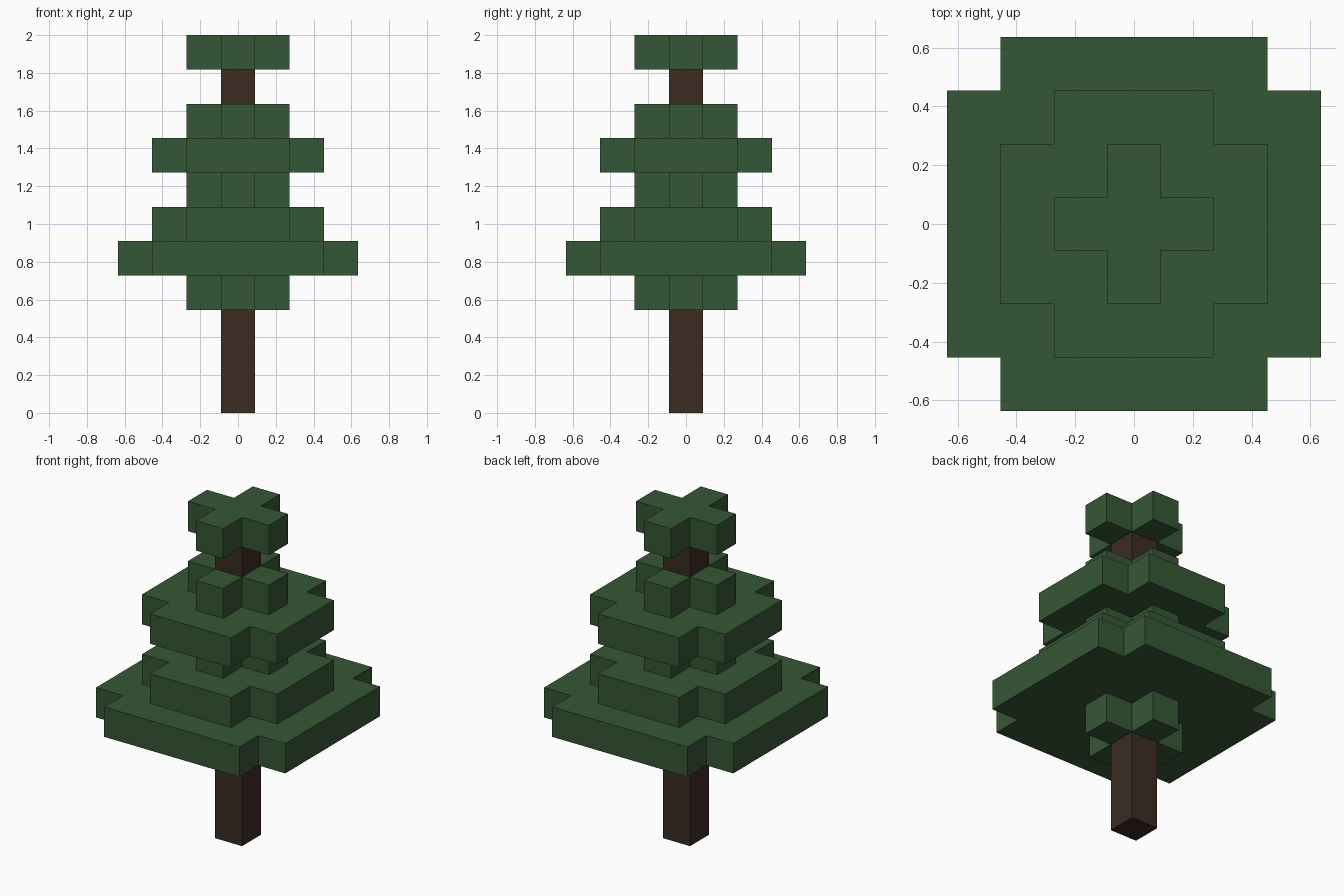
import bpy
import bmesh

cube = bpy.data.objects.get("Cube")
if cube:
    bpy.data.objects.remove(cube, do_unlink=True)

U = 2 / 11  # edge of one block; the tree is eleven blocks tall


def material(name, color):
    mat = bpy.data.materials.new(name)
    mat.use_nodes = True
    mat.diffuse_color = color
    mat.node_tree.nodes["Principled BSDF"].inputs["Base Color"].default_value = color
    return mat


def prism(name, profile, bottom, top, mat):
    """Extrude a flat outline, given in blocks, between two heights."""
    bm = bmesh.new()
    face = bm.faces.new([bm.verts.new((x * U, y * U, bottom * U)) for x, y in profile])
    result = bmesh.ops.extrude_face_region(bm, geom=[face])
    moved = [v for v in result["geom"] if isinstance(v, bmesh.types.BMVert)]
    bmesh.ops.translate(bm, verts=moved, vec=(0, 0, (top - bottom) * U))
    bmesh.ops.recalc_face_normals(bm, faces=bm.faces)
    mesh = bpy.data.meshes.new(name)
    bm.to_mesh(mesh)
    bm.free()
    mesh.materials.append(mat)
    obj = bpy.data.objects.new(name, mesh)
    bpy.context.collection.objects.link(obj)
    return obj


def notched_square(r):
    """Square outline with one block missing at each corner."""
    n = r - 1
    points = []
    x_y = [(r, -n), (r, n), (n, n)]
    for _ in range(4):
        points += x_y
        x_y = [(-y, x) for x, y in x_y]
    return points


bark = material("dark_bark", (0.045, 0.025, 0.017, 1))
needles = material("pine_green", (0.036, 0.095, 0.036, 1))

# Trunk, running up to the underside of the crown
h = 0.5
prism("trunk", [(-h, -h), (h, -h), (h, h), (-h, h)], 0, 10, bark)

# Foliage tiers: name, block level, half width in blocks
tiers = [
    ("lowest_foliage", 3, 1.5),
    ("widest_foliage", 4, 3.5),
    ("lower_foliage", 5, 2.5),
    ("middle_foliage", 6, 1.5),
    ("upper_foliage", 7, 2.5),
    ("highest_foliage", 8, 1.5),
    ("crown_foliage", 10, 1.5),
]
for name, level, radius in tiers:
    prism(name, notched_square(radius), level, level + 1, needles)
